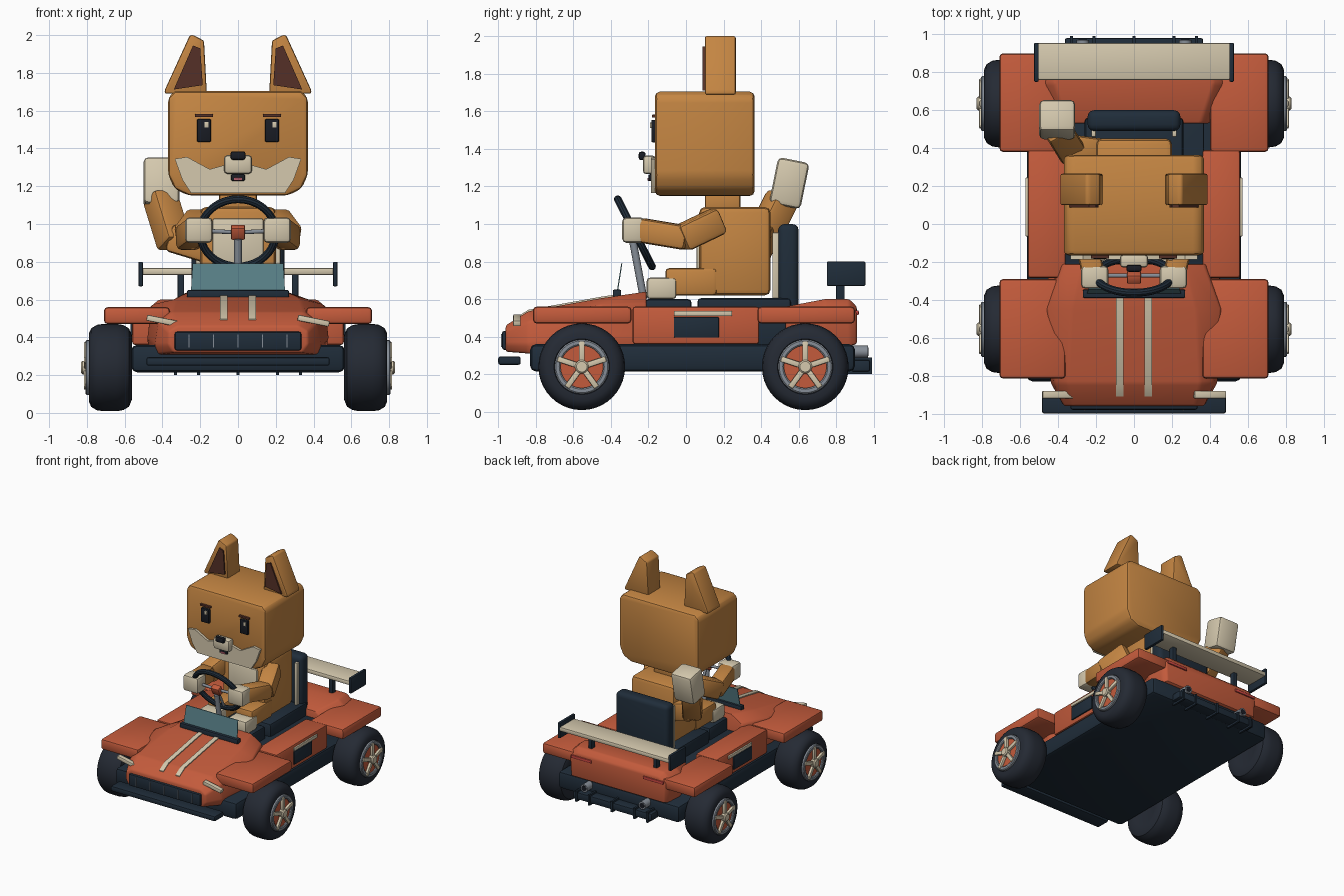
import bpy, bmesh, math
from mathutils import Vector, Matrix

if "Cube" in bpy.data.objects:
    bpy.data.objects.remove(bpy.data.objects["Cube"])

COL = dict(body=(.55, .105, .045), fur=(.55, .235, .055), cream=(.66, .58, .42), dark=(.014, .026, .042),
           tyre=(.018, .023, .034), glass=(.1, .22, .25), steel=(.24, .27, .31), brown=(.09, .03, .02),
           black=(.01, .012, .018), pink=(.5, .12, .16), red=(.55, .06, .05))
MAT = {}
for k, c in COL.items():
    MAT[k] = bpy.data.materials.new(k)
    MAT[k].diffuse_color = (*c, 1)


def finish(name, bm, mat, bevel=0, seg=2, loc=(0, 0, 0), rot=None):
    bmesh.ops.recalc_face_normals(bm, faces=bm.faces)
    if bevel:
        es = [e for e in bm.edges if e.calc_face_angle(0) > .3]
        bmesh.ops.bevel(bm, geom=es, offset=bevel, segments=seg, profile=.5, affect='EDGES', clamp_overlap=True)
    me = bpy.data.meshes.new(name)
    bm.to_mesh(me)
    bm.free()
    me.materials.append(MAT[mat])
    ob = bpy.data.objects.new(name, me)
    bpy.context.collection.objects.link(ob)
    m = rot.to_4x4() if rot else Matrix()
    ob.matrix_world = Matrix.Translation(loc) @ m
    return ob


def block(name, x, y, z, mat, bevel=.01, rot=None, seg=2):
    """Box from (min, max) pairs"""
    bm = bmesh.new()
    bmesh.ops.create_cube(bm, size=1)
    bmesh.ops.scale(bm, vec=[abs(p[1] - p[0]) for p in (x, y, z)], verts=bm.verts)
    return finish(name, bm, mat, bevel, seg, [(p[0] + p[1]) / 2 for p in (x, y, z)], rot)


def limb(name, a, b, w, d, mat, bevel=.025):
    """Box running from point a to point b"""
    a, b = Vector(a), Vector(b)
    bm = bmesh.new()
    bmesh.ops.create_cube(bm, size=1)
    bmesh.ops.scale(bm, vec=(w, d, (b - a).length), verts=bm.verts)
    return finish(name, bm, mat, bevel, 2, (a + b) / 2, (b - a).to_track_quat('Z', 'Y').to_matrix())


def rod(name, a, b, r, mat, bevel=0, n=20):
    a, b = Vector(a), Vector(b)
    bm = bmesh.new()
    bmesh.ops.create_cone(bm, cap_ends=True, segments=n, radius1=r, radius2=r, depth=(b - a).length)
    if n > 18:
        bevel = 0
    return finish(name, bm, mat, bevel, 2, (a + b) / 2, (b - a).to_track_quat('Z', 'Y').to_matrix())


def loft(name, sections, mat, bevel=0):
    bm = bmesh.new()
    rings = [[bm.verts.new(p) for p in s] for s in sections]
    n = len(rings[0])
    for r, q in zip(rings, rings[1:]):
        for i in range(n):
            bm.faces.new((r[i], r[(i + 1) % n], q[(i + 1) % n], q[i]))
    bm.faces.new(rings[0])
    bm.faces.new(rings[-1])
    return finish(name, bm, mat, bevel)


def prism(name, pts, y0, y1, mat, bevel=0, s=1):
    return loft(name, [[(s * x, y, z) for x, z in pts] for y in (y0, y1)], mat, bevel)


def sym(y, half):
    return [(x, y, z) for x, z in half] + [(-x, y, z) for x, z in reversed(half)]


def lathe(name, prof, mat, loc, s, n=40):
    """Spin an (x, r) profile about the x axis"""
    bm = bmesh.new()
    vs = [bm.verts.new((s * x, 0, r)) for x, r in prof]
    es = [bm.edges.new(p) for p in zip(vs, vs[1:])]
    bmesh.ops.spin(bm, geom=vs + es, axis=(1, 0, 0), cent=(0, 0, 0), angle=2 * math.pi, steps=n)
    bmesh.ops.remove_doubles(bm, verts=bm.verts, dist=1e-4)
    return finish(name, bm, mat, loc=loc)


# --- chassis and bodywork
block('floor_pan', (-.565, .565), (-.83, .9), (.215, .36), 'dark', .03)
block('cockpit_floor', (-.37, .37), (-.3, .56), (.34, .5), 'dark')
block('front_splitter', (-.485, .485), (-1, -.88), (.25, .295), 'dark', .012)
loft('hood', [sym(-.96, [(.34, .32), (.37, .36), (.37, .43), (.32, .46)]),
              sym(-.84, [(.42, .31), (.44, .36), (.42, .48), (.35, .535)]),
              sym(-.45, [(.47, .31), (.48, .4), (.46, .57), (.33, .605)]),
              sym(-.21, [(.44, .36), (.44, .4), (.37, .58), (.27, .64)])], 'body', .012)
loft('rear_deck', [sym(.53, [(.39, .35), (.4, .52), (.35, .56)]),
                   sym(.74, [(.46, .35), (.48, .55), (.42, .6)]),
                   sym(.87, [(.45, .35), (.46, .55), (.4, .6)]),
                   sym(.91, [(.43, .36), (.44, .52), (.38, .56)])], 'body', .012)
block('grille', (-.335, .335), (-.98, -.93), (.33, .43), 'dark', .012)
for i in range(5):
    block('grille_bar', (-.263 + i * .13, -.257 + i * .13), (-.985, -.97), (.345, .415), 'steel', 0)
for s in (-1, 1):
    block('side_pod', (s * .36, s * .56), (-.285, .39), (.36, .56), 'body', .015)
    block('side_vent', (s * .54, s * .57), (-.065, .175), (.395, .505), 'dark', .006)
    block('side_trim', (s * .54, s * .572), (-.065, .245), (.51, .537), 'cream', .004)
    block('front_fender', (s * .36, s * .71), (-.815, -.29), (.47, .56), 'body', .02)
    block('rear_fender', (s * .4, s * .71), (.38, .9), (.47, .56), 'body', .02)
    c = .4 * s
    block('headlight', (c - .085, c + .085), (-.92, -.88), (.472, .503), 'cream', .006, Matrix.Rotation(.2, 3, 'Y'))
    loft('hood_stripe', [[(s * .075 + dx, y, z + dz) for dx, dz in ((-.019, -.01), (.019, -.01), (.019, .006), (-.019, .006))]
                         for y, z in ((-.91, .492), (-.84, .537), (-.45, .607), (-.39, .616))], 'cream')
    block('tail_light', (s * .24, s * .43), (.89, .92), (.515, .54), 'red', .005)
    rod('exhaust', (s * .27, .88, .32), (s * .27, .97, .32), .032, 'steel')
    rod('exhaust_bore', (s * .27, .96, .32), (s * .27, .972, .32), .022, 'black')
    # spoiler supports
    block('spoiler_post', (s * .285, s * .32), (.8, .845), (.56, .74), 'dark', .006)
    block('spoiler_end', (s * .503, s * .527), (.75, .955), (.67, .8), 'dark', .006)
block('spoiler_wing', (-.51, .51), (.76, .955), (.73, .767), 'cream', .01)
block('diffuser', (-.365, .365), (.88, .98), (.215, .275), 'dark', .01)
for x in (-.33, -.21, 0, .21, .33):
    block('diffuser_fin', (x - .008, x + .008), (.86, .99), (.2, .29), 'dark', 0)

# --- wheels
TYRE = [(-.1, 0), (-.105, .12), (-.115, .17), (-.1, .207), (-.07, .225), (-.035, .231), (.035, .231), (.07, .226),
        (.1, .208), (.113, .18), (.113, .148), (.095, .14), (.095, 0)]
RING = [(.09, .145), (.125, .145), (.13, .138), (.13, .12), (.125, .113), (.09, .113)]
for s in (-1, 1):
    for y in (-.555, .635):
        c = Vector((s * .677, y, .24))
        lathe('tyre', TYRE, 'tyre', c, s)
        lathe('wheel_ring', RING, 'steel', c, s)
        lathe('wheel_disc', [(.09, .116), (.115, .116), (.115, 0)], 'body', c, s)
        lathe('wheel_hub', [(.1, .036), (.145, .036), (.153, .028), (.153, 0)], 'cream', c, s, 24)
        for i in range(5):
            t = math.radians(90 + 72 * i)
            d = Vector((0, math.cos(t), math.sin(t)))
            o = c + Vector((s * .128, 0, 0))
            limb('wheel_spoke', o + d * .02, o + d * .135, .022, .03, 'cream', .005)

# --- windscreen and steering
block('windscreen_base', (-.27, .27), (-.39, -.345), (.6, .65), 'dark', .008)
loft('windscreen', [[(-.25, y, .63), (.25, y, .63), (.24, y + .025, .79), (-.24, y + .025, .79)] for y in (-.37, -.364)], 'glass')
bm = bmesh.new()
R, T = 40, 10
g = [[bm.verts.new(((.2 + .021 * math.cos(b)) * math.cos(a), (.2 + .021 * math.cos(b)) * math.sin(a), .021 * math.sin(b)))
      for b in [2 * math.pi * j / T for j in range(T)]] for a in [2 * math.pi * i / R for i in range(R)]]
for i in range(R):
    for j in range(T):
        bm.faces.new((g[i][j], g[(i + 1) % R][j], g[(i + 1) % R][(j + 1) % T], g[i][(j + 1) % T]))
tilt = Matrix.Rotation(math.radians(117), 3, 'X')
finish('steering_wheel', bm, 'dark', loc=(0, -.272, .953), rot=tilt)
block('steering_hub', (-.038, .038), (-.305, -.255), (.92, .992), 'body', .01, Matrix.Rotation(.46, 3, 'X'))
for s in (-1, 1):
    rod('steering_spoke', (0, -.272, .955), (s * .195, -.272, .965), .011, 'steel', n=12)
rod('steering_spoke_low', (0, -.272, .95), (0, -.182, .775), .011, 'steel', n=12)
rod('steering_column', (0, -.285, .92), (0, -.225, .6), .02, 'steel', n=16)

# --- seat
block('seat_back', (-.245, .245), (.49, .6), (.5, 1), 'dark', .035, seg=3)
block('seat_base', (-.26, .26), (.06, .56), (.48, .605), 'dark', .02)
block('pedal_floor', (-.24, .24), (-.22, .03), (.48, .6), 'dark', .02)
for s in (-1, 1):
    block('seat_trim', (s * .2, s * .225), (.46, .495), (.6, .955), 'cream', .006)

# --- driver: body and limbs
block('torso', (-.2, .2), (.07, .45), (.62, 1.09), 'fur', .03)
block('chest_patch', (-.135, .135), (.055, .09), (.76, 1.03), 'cream', .012)
block('neck', (-.1, .1), (.1, .29), (1.06, 1.18), 'fur', .015)
for s in (-1, 1):
    block('thigh', (s * .05, s * .21), (-.11, .165), (.62, .765), 'fur', .02)
    block('foot', (s * .05, s * .22), (-.21, -.05), (.6, .715), 'cream', .02)
    limb('upper_arm', (s * .2, .18, 1.02), (s * .275, -.03, .92), .13, .145, 'fur')
    limb('forearm', (s * .275, .01, .925), (s * .215, -.26, .97), .12, .13, 'fur')
    block('hand', (s * .135, s * .28), (-.34, -.22), (.9, 1.035), 'cream', .022)

# --- driver: tail curling up beside the seat
limb('tail_base', (-.13, .37, .86), (-.36, .4, .93), .15, .15, 'fur')
limb('tail_middle', (-.335, .39, .89), (-.415, .52, 1.15), .15, .15, 'fur')
limb('tail_tip', (-.405, .525, 1.095), (-.405, .575, 1.34), .19, .17, 'cream')

# --- driver: head and face
half = [(.26, 1.15), (.335, 1.185), (.37, 1.26), (.37, 1.67), (.335, 1.705)]
loft('head', [sym(-.165, half), sym(.365, half)], 'fur', .03)
muzzle = [(.25, 1.165), (.295, 1.235), (.335, 1.345), (.27, 1.355), (.15, 1.29), (.06, 1.315)]
loft('muzzle_mask', [sym(-.186, muzzle), sym(-.15, muzzle)], 'cream')
block('snout', (-.075, .075), (-.23, -.16), (1.265, 1.365), 'cream', .02)
block('nose', (-.04, .04), (-.252, -.215), (1.34, 1.385), 'black', .012)
block('mouth', (-.037, .037), (-.2, -.17), (1.228, 1.265), 'black', .008)
block('tongue', (-.022, .022), (-.205, -.18), (1.23, 1.245), 'pink', .004)
for s in (-1, 1):
    block('eye', (s * .18 - .038, s * .18 + .038), (-.185, -.15), (1.435, 1.555), 'black', .008)
    block('eye_glint', (s * .18 + .002, s * .18 + .024), (-.192, -.18), (1.51, 1.54), 'cream', .003)
    block('brow', (s * .18 - .048, s * .18 + .048), (-.182, -.15), (1.566, 1.582), 'brown', .003)
    prism('ear', [(.165, 1.69), (.39, 1.69), (.385, 1.715), (.255, 2), (.235, 2), (.18, 1.97)], .1, .265, 'fur', .012, s)
    prism('inner_ear', [(.187, 1.735), (.34, 1.712), (.238, 1.945), (.2, 1.93)], .088, .12, 'brown', 0, s)

# --- smooth shading with sharp edges kept
for ob in bpy.data.objects:
    ob.select_set(True)
    bpy.context.view_layer.objects.active = ob
bpy.ops.object.shade_smooth_by_angle(angle=math.radians(35))

for m in bpy.data.materials:
    if m.users and not m.is_grease_pencil:
        m.use_nodes = True
        m.node_tree.nodes["Principled BSDF"].inputs["Base Color"].default_value = m.diffuse_color
